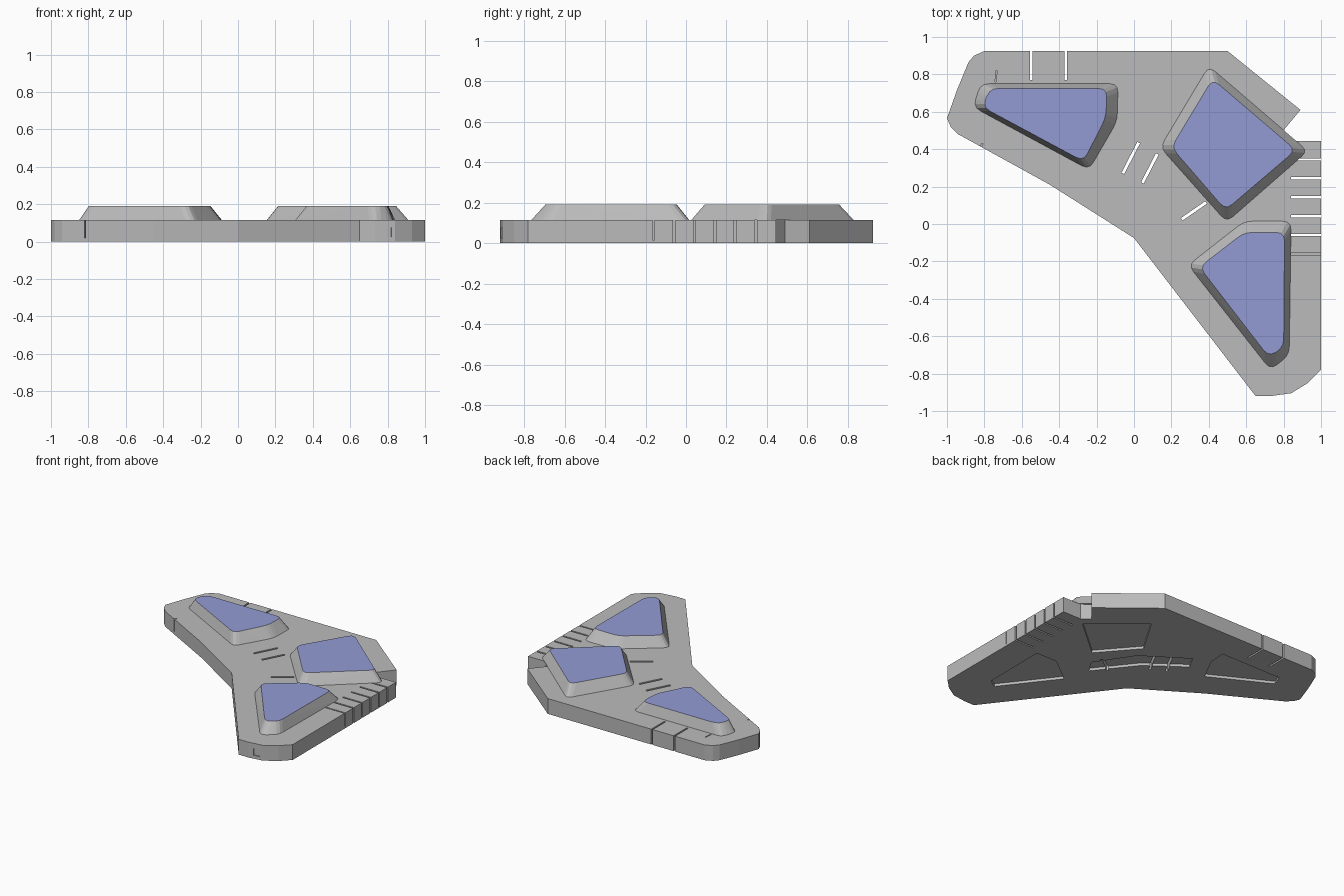
import bpy
import bmesh
from mathutils import Vector

cube = bpy.data.objects.get("Cube")
if cube:
    bpy.data.objects.remove(cube, do_unlink=True)

DECK = 0.115   # top of the slab
TOP = 0.19     # top of the raised pads


def material(name, rgb):
    mat = bpy.data.materials.new(name)
    mat.use_nodes = True
    colour = (*rgb, 1)
    mat.diffuse_color = colour
    mat.node_tree.nodes["Principled BSDF"].inputs["Base Color"].default_value = colour
    return mat


grey = material("hull grey", (0.5, 0.5, 0.5))
blue = material("panel blue", (0.29, 0.33, 0.65))


def add_object(name, bm, mats):
    mesh = bpy.data.meshes.new(name)
    bmesh.ops.recalc_face_normals(bm, faces=bm.faces)
    bm.to_mesh(mesh)
    bm.free()
    for mat in mats:
        mesh.materials.append(mat)
    obj = bpy.data.objects.new(name, mesh)
    bpy.context.collection.objects.link(obj)
    return obj


def prism(name, outline, z0, z1):
    """Extrude a flat outline between two heights."""
    bm = bmesh.new()
    face = bm.faces.new([bm.verts.new((x, y, z0)) for x, y in outline])
    new = bmesh.ops.extrude_face_region(bm, geom=[face])["geom"]
    verts = [v for v in new if isinstance(v, bmesh.types.BMVert)]
    bmesh.ops.translate(bm, verts=verts, vec=(0, 0, z1 - z0))
    return add_object(name, bm, [grey])


def rounded(corners, cut, steps=3):
    """Replace each corner with a short quadratic arc."""
    points = []
    pts = [Vector(c) for c in corners]
    for i, p in enumerate(pts):
        a = p + (pts[i - 1] - p).normalized() * cut
        b = p + (pts[(i + 1) % len(pts)] - p).normalized() * cut
        for k in range(steps + 1):
            t = k / steps
            points.append(a * (1 - t) ** 2 + p * 2 * t * (1 - t) + b * t * t)
    return points


def scaled(corners, factor):
    pts = [Vector(c) for c in corners]
    mid = sum(pts, Vector((0, 0))) / len(pts)
    return [mid + (p - mid) * factor for p in pts]


# Chevron slab
slab = prism("slab", [
    (0, -0.075), (0.65, -0.92), (0.73, -0.92), (0.84, -0.905), (0.93, -0.85),
    (1, -0.78), (1, 0.445), (0.85, 0.445), (0.79, 0.49), (0.89, 0.61),
    (0.5, 0.925), (-0.8, 0.925), (-0.855, 0.9), (-0.885, 0.865), (-0.945, 0.72),
    (-1, 0.565), (-0.98, 0.52), (-0.94, 0.48), (-0.45, 0.21)], 0, DECK)


def cut(outline, z0, z1):
    """Subtract a prism from the slab."""
    cutter = prism("cutter", outline, z0, z1)
    cutter.hide_render = True
    mod = slab.modifiers.new("cut", "BOOLEAN")
    mod.operation = "DIFFERENCE"
    mod.solver = "EXACT"
    mod.object = cutter
    bpy.context.view_layer.objects.active = slab
    bpy.ops.object.modifier_apply(modifier=mod.name)
    bpy.data.objects.remove(cutter, do_unlink=True)


def slot(start, end, width, z0=-0.1, z1=0.3):
    a, b = Vector(start), Vector(end)
    d = (b - a).normalized() * width / 2
    n = Vector((-d.y, d.x))
    cut([a - n, b - n, b + n, a + n], z0, z1)


# Raised pads: base corners and top corners
pads = {
    "right_pad": (
        [(-0.86, 0.625), (-0.82, 0.75), (-0.085, 0.75), (-0.09, 0.55), (-0.24, 0.29)],
        [(-0.81, 0.625), (-0.77, 0.725), (-0.145, 0.725), (-0.15, 0.57), (-0.27, 0.335)]),
    "back_pad": (
        [(0.4, 0.845), (0.93, 0.39), (0.495, 0.01), (0.14, 0.41)],
        [(0.42, 0.775), (0.865, 0.395), (0.49, 0.075), (0.2, 0.41)]),
    "front_pad": (
        [(0.29, -0.22), (0.59, 0.015), (0.84, 0.015), (0.83, -0.7), (0.73, -0.78)],
        [(0.35, -0.23), (0.59, -0.045), (0.805, -0.045), (0.8, -0.66), (0.72, -0.71)]),
}
for name, (base, crown) in pads.items():
    bm = bmesh.new()
    for corners, z in ((base, DECK), (crown, TOP)):
        for p in rounded(corners, 0.045):
            bm.verts.new((p.x, p.y, z))
    bmesh.ops.convex_hull(bm, input=bm.verts)
    bmesh.ops.dissolve_limit(bm, angle_limit=0.02, verts=bm.verts, edges=bm.edges)
    bm.normal_update()
    for f in bm.faces:
        f.material_index = int(f.calc_center_median().z > TOP - 0.001)
    add_object(name, bm, [grey, blue])
    # Shallow recess underneath each pad
    cut(scaled(crown, 0.8), -0.1, 0.02)

# Chevron recess in the underside
cut([(0.35, -0.06), (0.41, 0.04), (0.23, 0.31), (-0.085, 0.52),
     (-0.14, 0.42), (0.13, 0.22)], -0.1, 0.02)

# Slots along the left and back edges
for i in range(5):
    y = 0.345 - 0.101 * i
    slot((0.84, y), (1.1, y), 0.012)
slot((0.84, -0.16), (1.1, -0.16), 0.01, 0.015)
for x in (-0.55, -0.365):
    slot((x, 0.77), (x, 1.1), 0.012)

# Slots in the middle of the deck
slot((-0.06, 0.27), (0.025, 0.435), 0.016)
slot((0.045, 0.22), (0.125, 0.375), 0.016)
slot((0.255, 0.025), (0.385, 0.115), 0.016)

# Panel joint on the right wing and small port on the front tip
slot((-0.835, 0.38), (-0.81, 0.43), 0.008, 0.02)
slot((-0.735, 0.82), (-0.74, 0.76), 0.006, DECK - 0.01)
slot((0.77, -0.914), (0.82, -0.907), 0.012, 0.025, 0.075)
